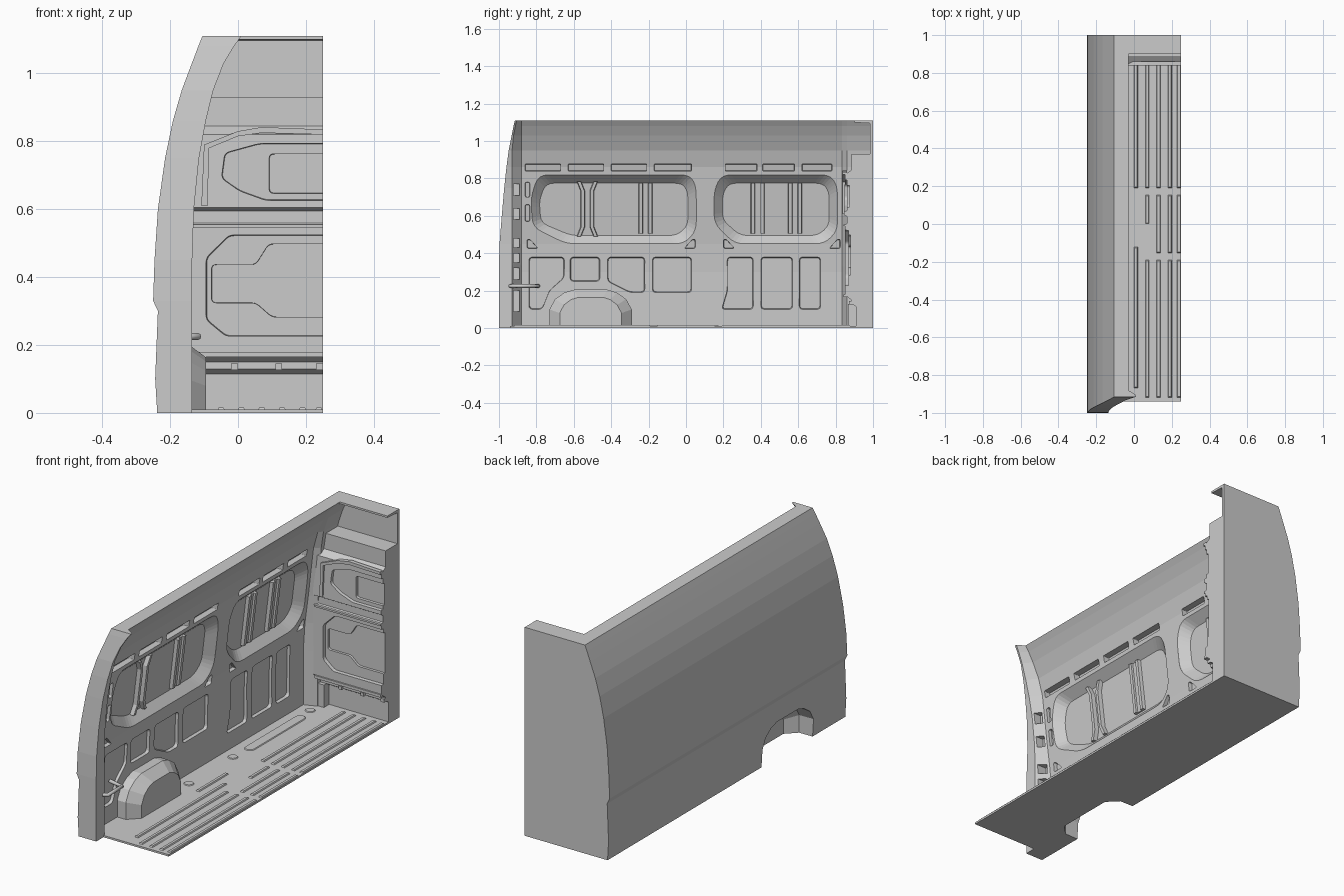
import bpy, bmesh, math
from mathutils import Vector

if "Cube" in bpy.data.objects:
    bpy.data.objects.remove(bpy.data.objects["Cube"])

# ---------- helpers ----------
def loft(bm, rings):
    """Closed solid through rings that have equal point counts."""
    vs = [[bm.verts.new(p) for p in r] for r in rings]
    n = len(vs[0])
    for a, b in zip(vs, vs[1:]):
        for i in range(n):
            j = (i + 1) % n
            bm.faces.new((a[i], a[j], b[j], b[i]))
    bm.faces.new(vs[0])
    bm.faces.new(vs[-1][::-1])

def make(name, bm):
    bmesh.ops.recalc_face_normals(bm, faces=bm.faces[:])
    me = bpy.data.meshes.new(name)
    bm.to_mesh(me)
    bm.free()
    ob = bpy.data.objects.new(name, me)
    bpy.context.collection.objects.link(ob)
    return ob

def cut(ob, bm):
    """Boolean difference; keeps the old mesh if a solver gives nothing."""
    cutter = make("cutter", bm)
    cutter.hide_render = True
    for solver in ('EXACT', 'MANIFOLD'):
        old = ob.data.copy()
        m = ob.modifiers.new("cut", 'BOOLEAN')
        m.operation, m.solver, m.object = 'DIFFERENCE', solver, cutter
        bpy.context.view_layer.objects.active = ob
        bpy.ops.object.modifier_apply(modifier=m.name)
        count = len(ob.data.vertices)
        if count > len(old.vertices) * .6 and count != len(old.vertices):
            break
        ob.data = old
    bpy.data.objects.remove(cutter)

def box(bm, x0, x1, y0, y1, z0, z1):
    loft(bm, [[(x0, y0, z), (x1, y0, z), (x1, y1, z), (x0, y1, z)] for z in (z0, z1)])

def soft(pts, r, n=4):
    """Round the corners of a polygon."""
    out = []
    for i, p in enumerate(pts):
        p, a, b = Vector(p), Vector(pts[i - 1]), Vector(pts[(i + 1) % len(pts)])
        s = p + (a - p).normalized() * min(r, (a - p).length * .45)
        e = p + (b - p).normalized() * min(r, (b - p).length * .45)
        out += [s * (1 - t) ** 2 + p * 2 * t * (1 - t) + e * t * t for t in (k / n for k in range(n + 1))]
    return out

def rect(a, b, c, d):
    return [(a, c), (b, c), (b, d), (a, d)]

def inset(pts, d):
    us, vs = [p[0] for p in pts], [p[1] for p in pts]
    cu, cv = (min(us) + max(us)) / 2, (min(vs) + max(vs)) / 2
    fu, fv = 1 - 2 * d / (max(us) - min(us)), 1 - 2 * d / (max(vs) - min(vs))
    return [(cu + (u - cu) * fu, cv + (v - cv) * fv) for u, v in pts]

# ---------- side wall: rows of z, outer x, rear pillar x, inner wall x, rear y ----------
ROWS = [(0, -.238, -.135, -.2, -1), (.1, -.244, -.135, -.2, -1), (.3, -.236, -.135, -.2, -1),
        (.33, -.25, -.135, -.198, -1), (.45, -.246, -.135, -.19, -.997), (.6, -.236, -.13, -.17, -.985),
        (.75, -.215, -.115, -.153, -.972), (.86, -.192, -.095, -.14, -.96), (.95, -.166, -.073, -.115, -.948),
        (1.03, -.136, -.042, -.078, -.932), (1.08, -.117, -.012, -.05, -.922), (1.11, -.105, .01, -.03, -.915)]

def wall_x(z):
    for a, b in zip(ROWS, ROWS[1:]):
        if z <= b[0]:
            return a[3] + (b[3] - a[3]) * (z - a[0]) / (b[0] - a[0])

def section(k):
    outer, inner = [], []
    for z, xo, xp, xw, yr in ROWS:
        post = xw + (xp - xw) * min(1, (1.11 - z) / .4)
        y = (yr, max(-.93, yr + .01), -.88, .835, .86, 1)[k]
        outer.append((xo, y, z))
        inner.append(((xp, xp, xw, xw, post, post)[k], y, z))
    return outer, inner

bm = bmesh.new()
skins = [[[bm.verts.new(p) for p in side] for side in section(k)] for k in range(6)]
for i in range(len(ROWS) - 1):
    for o, q in (skins[0], skins[-1]):                       # end faces
        bm.faces.new((o[i], o[i + 1], q[i + 1], q[i]))
    for a, b in zip(skins, skins[1:]):                       # outer and inner skin
        for s in (0, 1):
            bm.faces.new((a[s][i], b[s][i], b[s][i + 1], a[s][i + 1]))
for a, b in zip(skins, skins[1:]):                           # underside and top
    for i in (0, -1):
        bm.faces.new((a[0][i], b[0][i], b[1][i], a[1][i]))
wall = make("side_wall", bm)

def wall_line(pts):
    z0, z1 = min(p[1] for p in pts), max(p[1] for p in pts)
    x0, x1 = wall_x(z0), wall_x(z1)
    return lambda z: x0 + (x1 - x0) * (z - z0) / (z1 - z0)

def recess(shapes, d, ins, r=.02):
    bm = bmesh.new()
    for pts in shapes:
        f, o = wall_line(pts), soft(pts, r)
        loft(bm, [[(f(p[1]) + e, p[0], p[1]) for p in q]
                  for q, e in ((o, .03), (o, .001), (inset(o, ins), -d))])
    cut(wall, bm)

WIN1 = [(-.83, .7), (-.79, .82), (.02, .82), (.055, .76), (.055, .52), (-.01, .45), (-.64, .45), (-.82, .54)]
WIN2 = [(.15, .74), (.19, .82), (.77, .82), (.81, .76), (.81, .52), (.74, .45), (.26, .45), (.15, .56)]
recess((WIN1, WIN2), .044, .045, .05)
# slots above the windows
recess([rect(a, b, .84, .877) for a, b in ((-.86, -.67), (-.63, -.44), (-.4, -.21), (-.17, .03),
                                           (.21, .38), (.41, .58), (.62, .78))], .033, .002, .004)
# lower panels
recess(([(-.84, .1), (-.77, .1), (-.73, .2), (-.65, .27), (-.65, .38), (-.84, .38)],
        rect(-.62, -.46, .25, .38), rect(-.18, .03, .19, .38),
        [(-.42, .25), (-.3, .19), (-.22, .19), (-.22, .38), (-.42, .38)],
        [(.19, .1), (.36, .1), (.36, .38), (.22, .38), (.22, .2)],
        rect(.4, .57, .1, .38), rect(.605, .72, .1, .38)), .016, .004)
# corner triangles and small pockets
recess([[(y, .425), (y + s * .06, .425), (y + s * .015, .475), (y, .475)]
        for y, s in ((-.85, 1), (.05, -1), (.2, 1), (.825, -1))], .02, .003, .012)
recess((rect(-.86, -.835, .7, .78), rect(-.86, -.835, .57, .66)), .015, .002, .008)
# pillar pockets
bm = bmesh.new()
for c, d in ((.71, .77), (.58, .64), (.43, .48), (.35, .4), (.26, .32), (.09, .2)):
    x = wall_x(c)
    box(bm, x - .005, x + .12, -.921, -.889, c, d)
cut(wall, bm)

# ---------- window ribs ----------
bm = bmesh.new()
def rib(win, y0, y1, z0, z1, h, bend=0):
    f = wall_line(win)
    zs = [z0, z0 + .05, z1 - .05, z1]
    off = [bend, 0, 0, bend]
    loft(bm, [[(f(z) - .048, y0 + o, z), (f(z) - .044 + h, y0 + o + .004, z),
               (f(z) - .044 + h, y1 + o - .004, z), (f(z) - .048, y1 + o, z)] for z, o in zip(zs, off)])
rib(WIN1, -.565, -.54, .49, .785, .022, -.02)
rib(WIN1, -.515, -.49, .49, .785, .022, .02)
for w, a in ((WIN1, -.255), (WIN2, .345), (WIN2, .545)):
    rib(w, a, a + .026, .505, .775, .018)
    rib(w, a + .05, a + .076, .505, .775, .018)
    rib(w, a + .015, a + .06, .505, .775, .008)
make("window_ribs", bm)

# ---------- floor with raised ribs and pads ----------
bm = bmesh.new()
box(bm, -.236, .25, -.94, 1, 0, .01)
floor = make("floor", bm)
bm = bmesh.new()
def floor_rib(x, y0, y1, w=.011):
    loft(bm, [[(x - s, y0 + t, z), (x + s, y0 + t, z), (x + s, y1 - t, z), (x - s, y1 - t, z)]
              for s, t, z in ((w, 0, .008), (w - .004, .006, .016))])
for x in (.01, .07, .13, .19, .238):
    floor_rib(x, -.87 if x < .05 else -.92, -.12 if x < .05 else -.19)
    if x > .05:
        floor_rib(x, 0 if x < .1 else -.155, .155)
    floor_rib(x, .19, .88)
floor_rib(-.05, -.27, -.02)
def pad(x, y0, y1, r):
    ring = [(x + r * math.cos(a), (y1 if math.sin(a) > 0 else y0) + r * math.sin(a))
            for a in (math.tau * (k + .5) / 20 for k in range(20))]
    loft(bm, [[(p[0], p[1], z) for p in q] for q, z in ((ring, .008), (inset(ring, .005), .014))])
pad(-.125, .28, .7, .03)
for y in (-.22, .15, .8):
    pad(-.135, y, y, .027)
make("floor_ribs", bm)

# ---------- wheel well and arch opening ----------
ARCH = [(-.73, 0), (-.73, .1), (-.7, .155), (-.65, .19), (-.6, .205), (-.42, .205), (-.37, .19), (-.32, .155), (-.29, .1), (-.29, 0)]
def arch(t, sy, sz, z0=0):
    return [(t, -.51 + (y + .51) * sy, z * sz if z else z0) for y, z in ARCH]
def arch_cutter():
    b = bmesh.new()
    loft(b, [arch(-.3, .98, .95, -.05), arch(-.16, .97, .94, -.05), arch(-.105, .72, .76, -.05)])
    return b
bm = bmesh.new()
loft(bm, [arch(-.215, 1, 1), arch(-.15, 1, 1), arch(-.095, .75, .8)])
well = make("wheel_well", bm)
for ob in (wall, floor, well):
    cut(ob, arch_cutter())

# ---------- bulkhead ----------
def prism_x(bm, pts, x0, x1):
    loft(bm, [[(x, y, z) for y, z in pts] for x in (x0, x1)])
def prism_y(bm, pts, y0, y1, d=0, r=.015):
    o = soft(pts, r)
    loft(bm, [[(p[0], y0, p[1]) for p in o], [(p[0], y1, p[1]) for p in inset(o, d)]])
bm = bmesh.new()
prism_x(bm, [(1, 0), (.91, 0), (.91, .115), (.885, .13), (.885, .15), (.865, .165), (.85, .18), (.85, .55),
             (.862, .56), (.862, .595), (.845, .605), (.85, .82), (.885, .845), (.885, .93), (1, .93)], -.15, .25)
bulkhead = make("bulkhead", bm)
LOW = [(-.1, .27), (-.04, .22), (.3, .22), (.3, .53), (-.03, .53), (-.1, .46)]
LOW2 = [(-.085, .32), (.05, .32), (.1, .275), (.3, .275), (.3, .505), (.09, .505), (.05, .44), (-.085, .44)]
UP = [(-.055, .69), (0, .65), (.08, .62), (.3, .62), (.3, .8), (.06, .8), (-.045, .77)]
for pts, d in ((LOW, .868), (LOW2, .88), (UP, .862), (rect(.085, .3, .64, .77), .875)):
    bm = bmesh.new()
    prism_y(bm, pts, .8, d, .008)
    cut(bulkhead, bm)
# raised frame around the upper recess, ridges and clips
bm = bmesh.new()
edge = [(-.108, .61), (-.1, .79), (0, .83), (.07, .842), (.25, .835)]
low = [(-.09, .61), (-.085, .78), (0, .815), (.07, .825), (.25, .82)]
loft(bm, [[(a[0], .86, a[1]), (a[0], .838, a[1]), (b[0], .838, b[1]), (b[0], .86, b[1])] for a, b in zip(edge, low)])
box(bm, -.14, .25, .842, .86, .165, .18)
box(bm, -.14, .25, .842, .86, .545, .555)
for x in (-.01, .12, .24):
    box(bm, x - .01, x + .01, .872, .89, .127, .145)
make("bulkhead_ridges", bm)
# overhead pocket: back panel and roof lip
bm = bmesh.new()
prism_x(bm, [(.985, .925), (.985, 1.095), (.9, 1.1), (.9, 1.11), (1, 1.11), (1, .925)], -.104, .25)
make("overhead_pocket", bm)
bm = bmesh.new()
box(bm, -.18, -.1, .865, .92, 0, .13)
make("corner_post", bm)

# ---------- grab handle on the rear pillar ----------
cu = bpy.data.curves.new("grab_handle", 'CURVE')
cu.dimensions, cu.bevel_depth, cu.bevel_resolution, cu.use_fill_caps = '3D', .01, 2, True
sp = cu.splines.new('POLY')
sp.points.add(3)
for p, c in zip(sp.points, ((-.14, -.94, .225), (-.117, -.93, .225), (-.117, -.81, .225), (-.2, -.79, .225))):
    p.co = (*c, 1)
bpy.context.collection.objects.link(bpy.data.objects.new("grab_handle", cu))
